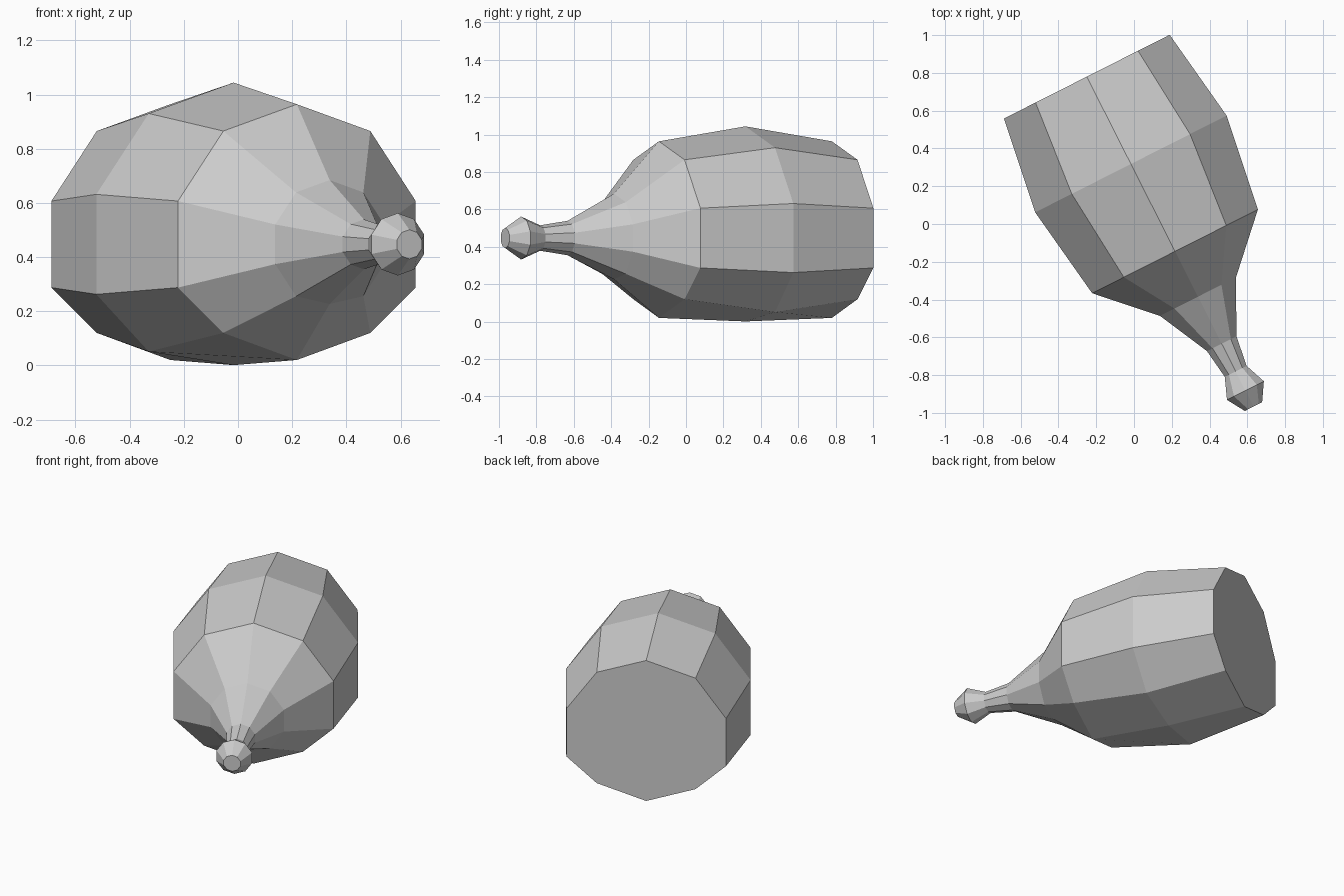
import bpy, bmesh, math
from mathutils import Vector

if "Cube" in bpy.data.objects:
    bpy.data.objects.remove(bpy.data.objects["Cube"])

SIDES = 10
START = Vector((-0.25, 0.78, 0.447))          # centre of the flat base
AXIS = Vector((0.451, -0.8925, 0)).normalized()
SIDE = Vector((-AXIS.y, AXIS.x, 0))
UP = Vector((0, 0, 1))

# distance along axis, radius, flattening of lower corners, flattening of lowest corner
RINGS = [
    (0.0, 0.517, 0.782, 0.826),    # base
    (0.518, 0.597, 0.82, 0.747),   # belly
    (1.036, 0.517, 0.782, 0.826),  # shoulder
    (1.305, 0.237, 1.0, 0.93),     # lower neck
    (1.584, 0.092, 1.0, 1.0),      # neck
    (1.748, 0.068, 1.0, 1.0),      # under the lip
    (1.862, 0.115, 1.0, 1.0),      # lip
    (1.957, 0.054, 1.0, 1.0),      # tip
]

# Lying bottle body: ten-sided rings joined along the axis
bm = bmesh.new()
loops = []
for dist, radius, low, lowest in RINGS:
    loop = []
    for i in range(SIDES):
        a = math.radians(90 + i * 360 / SIDES)
        s = math.sin(a)
        squash = lowest if s < -0.9 else low if s < -0.5 else 1
        loop.append(bm.verts.new(START + AXIS * dist + SIDE * radius * math.cos(a)
                                 + UP * radius * s * squash))
    loops.append(loop)

for a, b in zip(loops, loops[1:]):
    for i in range(SIDES):
        j = (i + 1) % SIDES
        bm.faces.new((a[i], a[j], b[j], b[i]))

# Flat caps at base and tip
bm.faces.new(loops[0])
bm.faces.new(loops[-1])
bmesh.ops.recalc_face_normals(bm, faces=bm.faces)

mesh = bpy.data.meshes.new("bottle")
bm.to_mesh(mesh)
bm.free()
bpy.context.collection.objects.link(bpy.data.objects.new("bottle", mesh))
